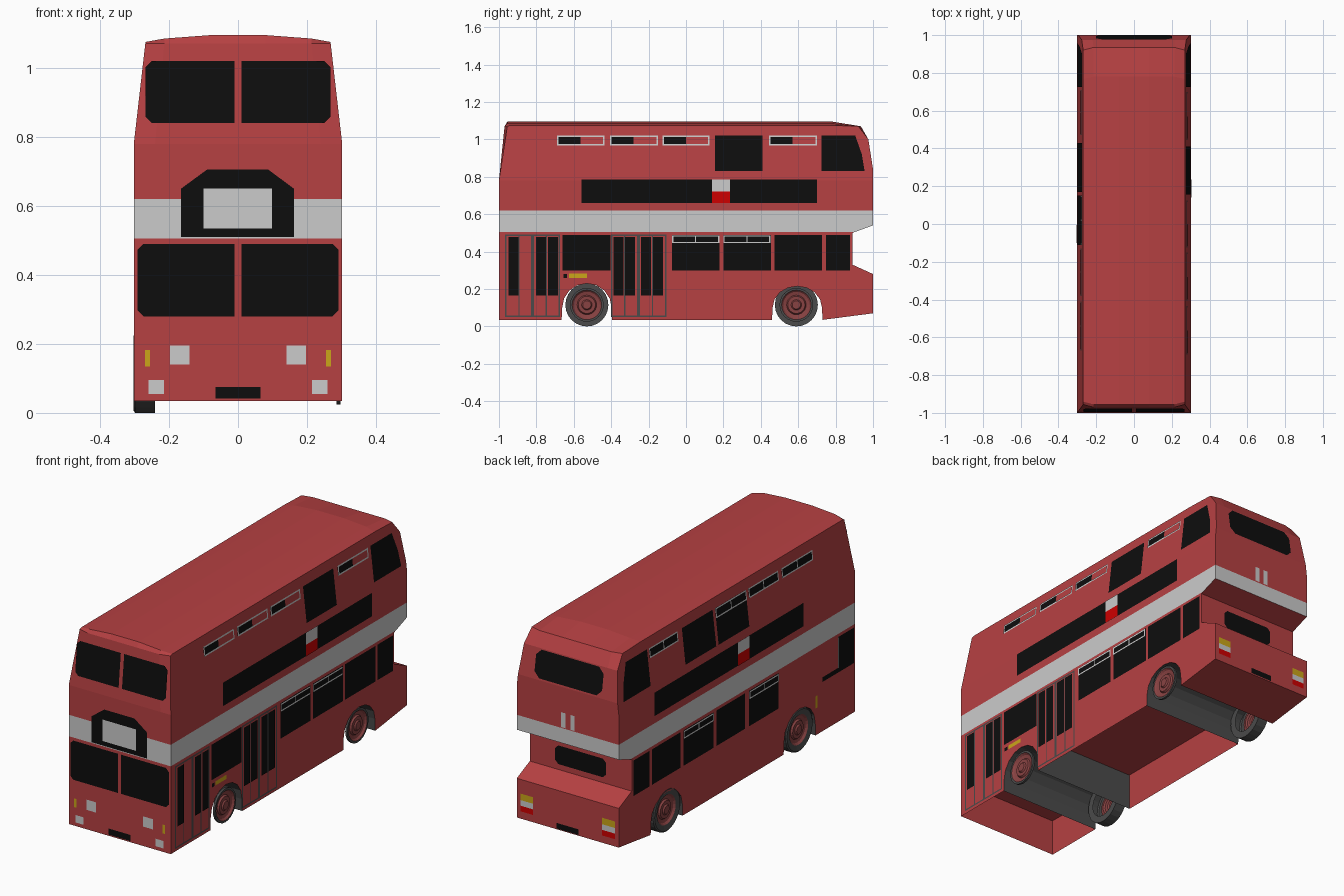
import bpy, bmesh, math
from mathutils import Vector

if "Cube" in bpy.data.objects:
    bpy.data.objects.remove(bpy.data.objects["Cube"])

COLOURS = {
    "body_red": (0.47, 0.052, 0.055), "pale_grey": (0.60, 0.60, 0.60),
    "glass_black": (0.004, 0.004, 0.004), "dark_grey": (0.07, 0.07, 0.07),
    "hub_maroon": (0.25, 0.055, 0.055), "signal_red": (0.62, 0.0, 0.0),
    "amber": (0.60, 0.38, 0.01),
}
MATS = {}
for n, c in COLOURS.items():
    MATS[n] = bpy.data.materials.new(n)
    MATS[n].diffuse_color = (*c, 1)

W = 0.302           # half width
BEND, EAVE = 0.78, 1.07


def add_object(name, bm, *mats):
    me = bpy.data.meshes.new(name)
    bm.to_mesh(me)
    bm.free()
    for m in mats:
        me.materials.append(MATS[m])
    ob = bpy.data.objects.new(name, me)
    bpy.context.collection.objects.link(ob)
    return ob


def taper(z):
    t = min(max((z - BEND) / (EAVE - BEND), 0), 1)
    return 1 - 0.11 * t


def front_y(z):
    return -1 + 0.03 * max(0, z - BEND) / (EAVE - BEND)


def back_y(z):
    if 0.32 < z < 0.51:
        return 0.89
    return 1 - 0.025 * max(0, z - 0.84) / 0.16


# ---- body shell: side profile with wheel arches, extruded across ----
def arch(yc, rz):
    pts = [(yc + 0.135, 0.035)]
    for i in range(9):
        a = math.pi * i / 8
        pts.append((yc + 0.132 * math.cos(a), 0.10 + rz * math.sin(a)))
    return pts + [(yc - 0.135, 0.035)]


profile = [(-1, 0.035), (-1, BEND), (-0.97, EAVE), (-0.955, 1.095), (0.78, 1.095),
           (0.935, EAVE), (0.975, 1.0), (1, 0.84), (1, 0.54), (0.89, 0.5),
           (0.89, 0.33), (1, 0.28), (1, 0.07)]
profile += arch(0.595, 0.115) + arch(-0.53, 0.13)

bm = bmesh.new()
face = bm.faces.new([bm.verts.new((-W, y, z)) for y, z in profile])
ext = bmesh.ops.extrude_face_region(bm, geom=[face])
bmesh.ops.translate(bm, vec=(2 * W, 0, 0),
                    verts=[v for v in ext["geom"] if isinstance(v, bmesh.types.BMVert)])
bmesh.ops.recalc_face_normals(bm, faces=bm.faces)

# open underside: hollow the front and middle bays behind the skirts
bm.normal_update()
for f in [f for f in bm.faces if f.normal.z < -0.995 and f.calc_center_median().z < 0.05]:
    bmesh.ops.inset_region(bm, faces=[f], thickness=0.008, use_even_offset=True)
    for v in f.verts:
        v.co.z = 0.225

# cuts for the stripe, the waist bend and the roof curve
cuts = [((0, 0, z), (0, 0, 1)) for z in (0.505, 0.62, BEND, EAVE)]
cuts += [((x, 0, 0), (1, 0, 0)) for x in (-0.24, -0.09, 0.09, 0.24)]
for co, no in cuts:
    bmesh.ops.bisect_plane(bm, geom=bm.verts[:] + bm.edges[:] + bm.faces[:],
                           plane_co=co, plane_no=no, dist=1e-5)
for v in bm.verts:
    ax, z = abs(v.co.x), v.co.z
    v.co.x *= taper(z)
    if z > EAVE + 0.001:
        v.co.z = EAVE + (z - EAVE) * (0.2 if ax > 0.29 else 0.6 if ax > 0.2 else 1)
    if ax > 0.29 and z > 1.03:
        v.co.y *= 0.985
bmesh.ops.recalc_face_normals(bm, faces=bm.faces)
bm.normal_update()
for f in bm.faces:
    c, n = f.calc_center_bounds(), f.normal
    in_arch = min(abs(c.y + 0.53), abs(c.y - 0.595)) < 0.15
    if 0.505 < c.z < 0.62 and n.z > -0.5:
        f.material_index = 1
    elif in_arch and 0.04 < c.z < 0.26 and abs(n.x) < 0.5:
        f.material_index = 2
add_object("bus_body", bm, "body_red", "pale_grey", "dark_grey")

# ---- flat plates that follow the body sides ----
MAPS = {
    "right": (lambda u, z, o: (W * taper(z) + o, u, z), Vector((1, 0, 0))),
    "left": (lambda u, z, o: (-W * taper(z) - o, u, z), Vector((-1, 0, 0))),
    "front": (lambda u, z, o: (u, front_y(z) - o, z), Vector((0, -1, 0))),
    "back": (lambda u, z, o: (u, back_y(z) + o, z), Vector((0, 1, 0))),
}


def rect(a, b, z0, z1):
    return [(a, z0), (b, z0), (b, z1), (a, z1)]


def frame(a, b, z0, z1, t=0.008):
    return [rect(a, b, z0, z0 + t), rect(a, b, z1 - t, z1),
            rect(a, a + t, z0, z1), rect(b - t, b, z0, z1)]


def mirror(polys):
    return polys + [[(-u, z) for u, z in p] for p in polys]


def plates(name, side, mat, polys, layer=1):
    fn, out = MAPS[side]
    b = bmesh.new()
    for p in polys:
        f = b.faces.new([b.verts.new(fn(u, z, 0.002 * layer)) for u, z in p])
        f.normal_update()
        if f.normal.dot(out) < 0:
            f.normal_flip()
    add_object(side + "_" + name, b, mat)


def pane(a, b, z0, z1, c=0.018):   # window with cut outer corners
    return [(a, z0), (b - c, z0), (b, z0 + c), (b, z1 - c), (b - c, z1), (a, z1)]


# front
plates("windows", "front", "glass_black",
       mirror([pane(0.010, 0.292, 0.28, 0.49), pane(0.010, 0.268, 0.84, 1.02)]))
plates("sign_surround", "front", "glass_black",
       [[(-0.165, 0.51), (0.162, 0.51), (0.162, 0.65), (0.088, 0.705), (-0.09, 0.705), (-0.165, 0.65)]])
plates("sign_panel", "front", "pale_grey", [rect(-0.1, 0.098, 0.535, 0.65)], 2)
plates("headlights", "front", "pale_grey",
       mirror([rect(0.14, 0.197, 0.14, 0.195), rect(0.214, 0.26, 0.055, 0.095)]))
plates("indicators", "front", "amber", mirror([rect(0.255, 0.27, 0.135, 0.182)]))
plates("number_plate", "front", "glass_black", [rect(-0.065, 0.065, 0.042, 0.075)])

# back
plates("upper_window", "back", "glass_black",
       mirror([pane(0, 0.2, 0.85, 0.995, 0.03)]))
plates("lower_window", "back", "glass_black", mirror([pane(0, 0.15, 0.36, 0.46)]))
plates("vents", "back", "pale_grey", [rect(0.012, 0.038, 0.625, 0.705), rect(-0.042, -0.016, 0.625, 0.705)])
plates("number_plate", "back", "glass_black", [rect(-0.065, 0.065, 0.075, 0.105)])
for n, m, z0, z1 in (("indicators", "amber", 0.17, 0.205), ("reverse_lights", "pale_grey", 0.14, 0.17),
                     ("brake_lights", "signal_red", 0.11, 0.14)):
    plates(n, "back", m, mirror([rect(0.205, 0.28, z0, z1)]))

# both sides: upper ribbon, rear quarter window, emblem panel
for side, e in (("right", 0.14), ("left", -0.10)):
    plates("ribbon_window", side, "glass_black", [rect(-0.56, 0.70, 0.66, 0.785)])
    plates("quarter_window", side, "glass_black",
           [[(0.725, 0.83), (0.955, 0.83), (0.94, 0.92), (0.905, 1.02), (0.725, 1.02)]])
    plates("panel_top", side, "pale_grey", [rect(e, e + 0.095, 0.722, 0.785)], 2)
    plates("panel_bottom", side, "signal_red", [rect(e, e + 0.095, 0.66, 0.722)], 2)

# right side windows, vents and doors
vents = [(-0.69, -0.435), (-0.405, -0.15), (-0.125, 0.125), (0.445, 0.70)]
plates("vent_frames", "right", "pale_grey", [r for a, b in vents for r in frame(a, b, 0.968, 1.02)], 2)
plates("vent_glass", "right", "glass_black", [rect(a, a + 0.125, 0.97, 1.018) for a, b in vents])
plates("windows", "right", "glass_black",
       [rect(0.155, 0.41, 0.83, 1.02)] + [rect(a, b, 0.30, 0.49) for a, b in (
           (-0.66, -0.405), (-0.075, 0.178), (0.2, 0.455), (0.472, 0.728), (0.748, 0.878))])
hoppers = [(-0.075, 0.178), (0.2, 0.452)]
plates("hopper_frames", "right", "pale_grey",
       [r for a, b in hoppers for r in frame(a, b, 0.445, 0.487, 0.007)
        + [rect((a + b) / 2 - 0.003, (a + b) / 2 + 0.003, 0.445, 0.487)]], 2)
plates("door_glass", "right", "glass_black", [rect(a, a + 0.053, 0.165, 0.478) for a in (
    -0.948, -0.802, -0.738, -0.387, -0.325, -0.24, -0.177)], 2)
doors = [(-0.967, -0.82), (-0.82, -0.675), (-0.4, -0.255), (-0.255, -0.105)]
plates("door_frames", "right", "dark_grey",
       [r for a, b in doors for r in frame(a, b, 0.05, 0.492)
        + [rect((a + b) / 2 - 0.003, (a + b) / 2 + 0.003, 0.05, 0.492)]])
plates("side_marker", "right", "amber", [rect(-0.625, -0.53, 0.26, 0.282)])
plates("door_button", "right", "glass_black", [rect(-0.655, -0.635, 0.26, 0.28)])

# left side windows and vents
vents = [(0.47, 0.71), (0.15, -0.11), (-0.13, -0.38), (-0.41, -0.67)]
hoppers = [(0.2, 0.455), (-0.35, -0.10)]
plates("windows", "left", "glass_black",
       [rect(a, b, 0.30, 0.49) for a, b in ((0.745, 0.88), (0.48, 0.72), (0.2, 0.455),
                                            (-0.065, 0.175), (-0.35, -0.10), (-0.985, -0.85))]
       + [rect(0.17, 0.43, 0.83, 1.02), rect(-0.11, 0.15, 0.83, 1.02), rect(-0.85, -0.72, 0.30, 0.325)]
       + [rect(a, b, 0.97, 1.018) for a, b in vents])
plates("window_frames", "left", "pale_grey",
       [r for v, z0, z1 in ((vents, 0.968, 1.02), (hoppers, 0.445, 0.487)) for p in v
        for r in frame(min(p), max(p), z0, z1, 0.007)
        + [rect(sum(p) / 2 - 0.003, sum(p) / 2 + 0.003, z0, z1)]]
       + [rect(-0.855, -0.849, 0.325, 0.49)], 2)
plates("side_marker", "left", "amber", [rect(-0.68, -0.662, 0.18, 0.245)])


# ---- wheels: turned profiles of (radius, x) ----
def turned(name, mat, prof, yc, sign, seg=24):
    b = bmesh.new()
    rings = [[b.verts.new((sign * x, yc + r * math.cos(2 * math.pi * i / seg),
                           0.115 + r * math.sin(2 * math.pi * i / seg))) for i in range(seg)]
             for r, x in prof]
    for p, q in zip(rings, rings[1:]):
        for i in range(seg):
            j = (i + 1) % seg
            b.faces.new((p[i], p[j], q[j], q[i]))
    if mat == "hub_maroon":
        b.faces.new(rings[-1])
    bmesh.ops.recalc_face_normals(b, faces=b.faces)
    add_object(name, b, mat)


HUB = [(0.079, 0.297), (0.070, 0.288), (0.052, 0.284), (0.046, 0.293),
       (0.028, 0.293), (0.022, 0.300), (0.010, 0.300)]
for end, yc in (("front", -0.53), ("rear", 0.59)):
    for side, s in (("right", 1), ("left", -1)):
        turned(f"{end}_{side}_hub", "hub_maroon", HUB, yc, s)
    turned(f"{end}_left_tyre", "dark_grey",
           [(0.079, 0.240), (0.115, 0.240), (0.115, 0.298), (0.108, 0.303), (0.079, 0.297)], yc, -1)
    # the kerb side only has a slim rim
    turned(f"{end}_right_rim", "dark_grey",
           [(0.079, 0.285), (0.090, 0.285), (0.090, 0.297), (0.079, 0.297)], yc, 1)

for m in bpy.data.materials:
    if m.users and not m.is_grease_pencil:
        m.use_nodes = True
        m.node_tree.nodes["Principled BSDF"].inputs["Base Color"].default_value = m.diffuse_color
